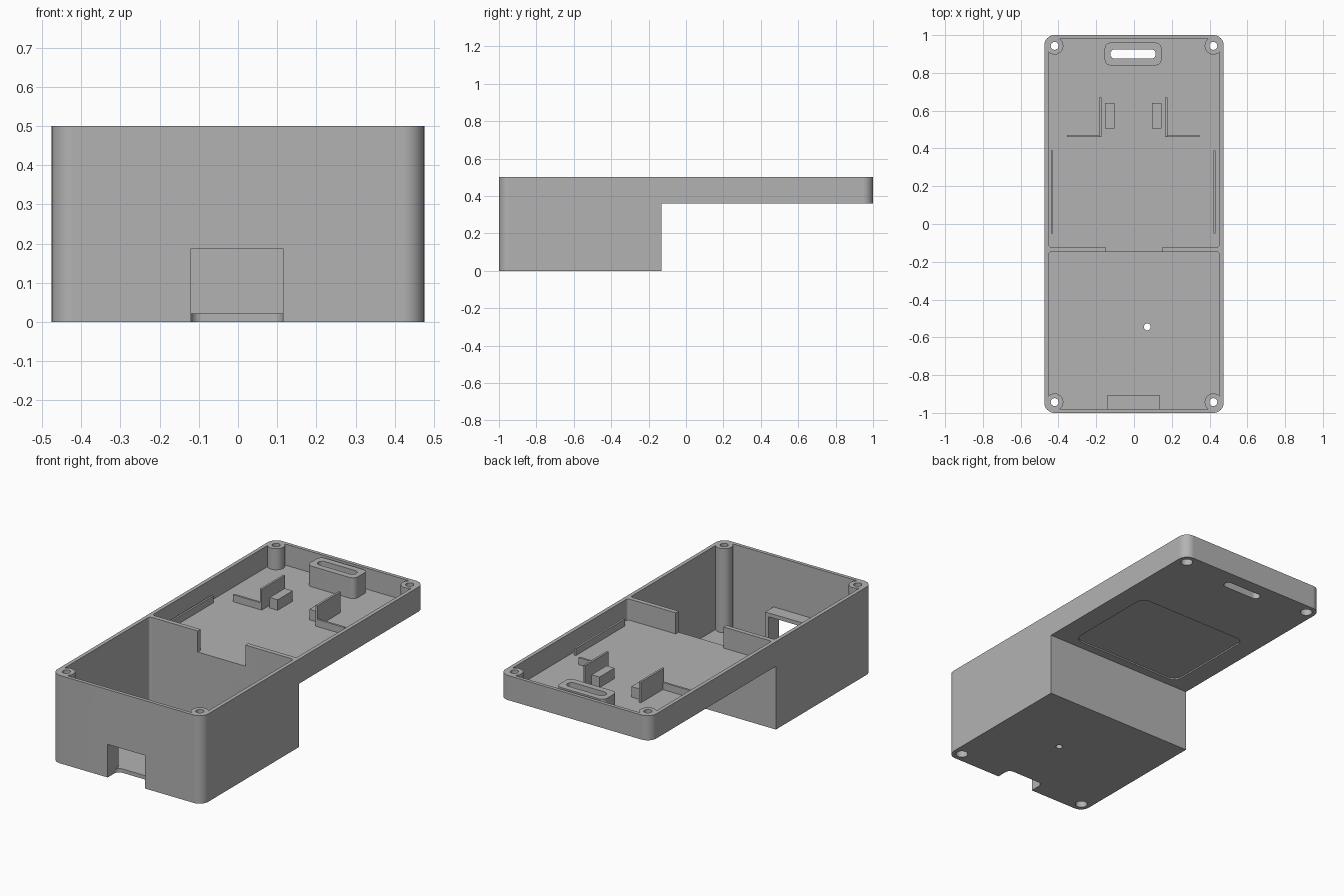
import bpy, bmesh, math
from mathutils import Matrix

if "Cube" in bpy.data.objects:
    bpy.data.objects.remove(bpy.data.objects["Cube"], do_unlink=True)

grey = bpy.data.materials.new("plain grey")
grey.use_nodes = True
grey.diffuse_color = (0.45, 0.45, 0.45, 1)
for node in grey.node_tree.nodes:
    if node.type == 'BSDF_PRINCIPLED':
        node.inputs["Base Color"].default_value = grey.diffuse_color


def prism(name, xs, ys, zs, radius=0.0, segments=10, matrix=None):
    """Rounded rectangle (xs by ys) extruded through zs."""
    (x0, x1), (y0, y1), (z0, z1) = xs, ys, zs
    r = radius
    corners = [(x1 - r, y1 - r), (x0 + r, y1 - r), (x0 + r, y0 + r), (x1 - r, y0 + r)]
    points = []
    for i, (cx, cy) in enumerate(corners):
        steps = segments if r else 0
        for k in range(steps + 1):
            a = math.pi / 2 * (i + (k / steps if steps else 0))
            p = (cx + r * math.cos(a), cy + r * math.sin(a))
            if not points or math.dist(p, points[-1]) > 1e-5:
                points.append(p)
    if math.dist(points[0], points[-1]) < 1e-5:
        points.pop()
    bm = bmesh.new()
    face = bm.faces.new([bm.verts.new((x, y, z0)) for x, y in points])
    extruded = bmesh.ops.extrude_face_region(bm, geom=[face])["geom"]
    tops = [v for v in extruded if isinstance(v, bmesh.types.BMVert)]
    bmesh.ops.translate(bm, verts=tops, vec=(0, 0, z1 - z0))
    if matrix:
        bm.transform(matrix)
    bmesh.ops.recalc_face_normals(bm, faces=bm.faces[:])
    mesh = bpy.data.meshes.new(name)
    bm.to_mesh(mesh)
    bm.free()
    mesh.materials.append(grey)
    obj = bpy.data.objects.new(name, mesh)
    bpy.context.collection.objects.link(obj)
    return obj


def post(name, x, y, r, z0, z1):
    return prism(name, (x - r, x + r), (y - r, y + r), (z0, z1), r, 8)


def combine(target, tool, operation='DIFFERENCE'):
    """Apply a boolean and discard the tool."""
    mod = target.modifiers.new("cut", 'BOOLEAN')
    mod.operation = operation
    mod.solver = 'EXACT'
    mod.object = tool
    bpy.context.view_layer.objects.active = target
    bpy.ops.object.modifier_apply(modifier=mod.name)
    bpy.data.objects.remove(tool, do_unlink=True)


TOP, SHELF, FLOOR, DEEP = 0.5, 0.36, 0.38, 0.022
HOLES = [(sx * 0.42, sy * 0.943) for sx in (-1, 1) for sy in (-1, 1)]

# Outer body: deep box at the front, shallow tray behind
case = prism("enclosure_shell", (-0.475, 0.475), (-1, 1), (0, TOP), 0.055)
combine(case, prism("under_tray", (-1, 1), (-0.13, 2), (-1, SHELF)))

# Hollow interior, leaving bosses, grip surround and port hood standing
tray = prism("tray_space", (-0.453, 0.453), (-0.122, 0.98), (FLOOR, 0.7), 0.015, 4)
for x, y in HOLES:
    if y > 0:
        combine(tray, post("boss", x, y, 0.046, 0, 1))
        sx = math.copysign(1, x)
        combine(tray, prism("boss_corner", sorted((x, sx * 0.6)), (y, 1.1), (0, 1)))
combine(tray, prism("grip_surround", (-0.155, 0.145), (0.84, 0.96), (0, 0.498), 0.03))
combine(case, tray)

deep = prism("deep_space", (-0.453, 0.453), (-0.98, -0.148), (DEEP, 0.7), 0.015, 4)
for x, y in HOLES:
    if y < 0:
        combine(deep, post("boss", x, y, 0.046, -1, 1))
        sx = math.copysign(1, x)
        combine(deep, prism("boss_corner", sorted((x, sx * 0.6)), (-1.1, y), (-1, 1)))
combine(deep, prism("port_hood", (-0.14, 0.135), (-1.1, -0.905), (-1, 0.21)))
combine(case, deep)

# Gap in the divider wall
combine(case, prism("divider_gap", (-0.15, 0.15), (-0.2, -0.09), (FLOOR, 0.7)))

# Front port: rounded floor notch plus the tunnel through the hood
combine(case, prism("port_notch", (-0.12, 0.115), (-1.2, -0.91), (-0.1, 0.1), 0.03))
combine(case, prism("port_tunnel", (-0.12, 0.115), (-1.2, -0.85), (DEEP, 0.188)))

# Side slot in the left wall
side = Matrix(((0, 0, 1, 0), (1, 0, 0, 0), (0, 1, 0, 0), (0, 0, 0, 1)))
combine(case, prism("side_slot", (-0.465, -0.295), (0.37, 0.46), (0.43, 0.6), 0.035, matrix=side))

# Screw holes with counterbores, grip slot, pin hole and label recess
for x, y in HOLES:
    base = SHELF if y > 0 else 0
    combine(case, post("screw_hole", x, y, 0.021, -0.1, 0.6))
    combine(case, post("counterbore", x, y, 0.032, base - 0.1, base + 0.05))
combine(case, prism("grip_slot", (-0.125, 0.115), (0.875, 0.925), (0.2, 0.7), 0.0249))
combine(case, post("pin_hole", 0.07, -0.545, 0.018, -0.1, 0.1))
combine(case, prism("label_recess", (-0.36, 0.35), (-0.08, 0.49), (0.3, SHELF + 0.008), 0.05))

# Smooth round corners while keeping flat walls flat
bpy.ops.object.select_all(action='DESELECT')
case.select_set(True)
bpy.context.view_layer.objects.active = case
bpy.ops.object.shade_smooth_by_angle(angle=math.radians(30))
weighted = case.modifiers.new("flat walls", 'WEIGHTED_NORMAL')
weighted.keep_sharp = True

# Board supports inside the tray, mirrored about a slightly offset centre
CENTRE, SUNK = -0.004, FLOOR - 0.005


def pair(name, near, far, ys, top):
    for label, s in (("left", 1), ("right", -1)):
        xs = sorted((CENTRE + s * near, CENTRE + s * far))
        prism(label + "_" + name, xs, ys, (SUNK, top))


pair("bracket_wall", 0.169, 0.181, (0.46, 0.67), 0.498)
pair("bracket_foot", 0.175, 0.35, (0.46, 0.472), 0.42)
pair("support_block", 0.1, 0.15, (0.505, 0.64), 0.44)
pair("side_rail", 0.424, 0.435, (-0.05, 0.39), 0.42)
